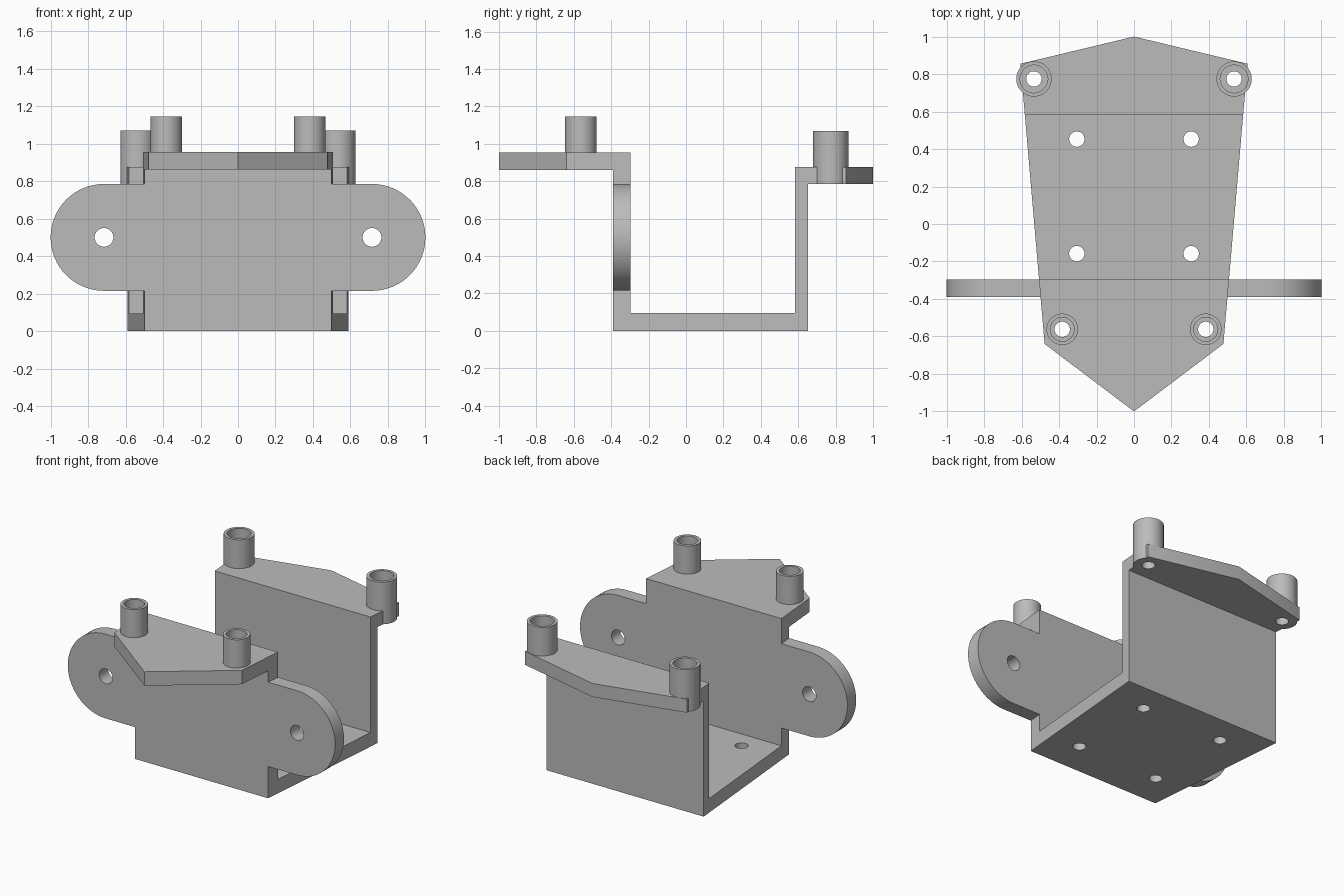
import bpy, bmesh
from mathutils import Matrix, Vector

cube = bpy.data.objects.get("Cube")
if cube:
    bpy.data.objects.remove(cube, do_unlink=True)

grey = bpy.data.materials.new("plain grey")
grey.use_nodes = True
COLOUR = (0.5, 0.5, 0.5, 1)
grey.diffuse_color = COLOUR
grey.node_tree.nodes["Principled BSDF"].inputs["Base Color"].default_value = COLOUR


def finish(name, bm):
    bmesh.ops.recalc_face_normals(bm, faces=bm.faces)
    mesh = bpy.data.meshes.new(name)
    bm.to_mesh(mesh)
    bm.free()
    mesh.materials.append(grey)
    obj = bpy.data.objects.new(name, mesh)
    bpy.context.collection.objects.link(obj)
    return obj


def prism(name, points, direction):
    """Extrude a closed outline of 3D points along a direction."""
    bm = bmesh.new()
    face = bm.faces.new([bm.verts.new(p) for p in points])
    new = bmesh.ops.extrude_face_region(bm, geom=[face])["geom"]
    bmesh.ops.translate(bm, vec=Vector(direction),
                        verts=[v for v in new if isinstance(v, bmesh.types.BMVert)])
    return finish(name, bm)


def cylinder(name, start, end, radius):
    a, b = Vector(start), Vector(end)
    turn = (b - a).to_track_quat("Z", "Y").to_matrix().to_4x4()
    bm = bmesh.new()
    bmesh.ops.create_cone(bm, cap_ends=True, segments=64, radius1=radius, radius2=radius,
                          depth=(b - a).length,
                          matrix=Matrix.Translation((a + b) / 2) @ turn)
    return finish(name, bm)


def combine(target, tool, operation):
    """Apply a boolean and discard the tool."""
    mod = target.modifiers.new(operation, "BOOLEAN")
    mod.operation = operation
    mod.solver = "EXACT"
    mod.object = tool
    bpy.ops.object.select_all(action="DESELECT")
    target.select_set(True)
    bpy.context.view_layer.objects.active = target
    bpy.ops.object.modifier_apply(modifier=mod.name)
    bpy.data.objects.remove(tool, do_unlink=True)


# Key positions
FRONT, FRONT_IN = -0.39, -0.296
BACK_IN, BACK = 0.584, 0.652
FLOOR = 0.095
LOW_SHELF = (0.785, 0.876)
HIGH_SHELF = (0.861, 0.955)

# Folded strip: front shelf, front wall, floor, back wall, back shelf
profile = [(-1.1, HIGH_SHELF[0]), (FRONT, HIGH_SHELF[0]), (FRONT, 0), (BACK, 0),
           (BACK, LOW_SHELF[0]), (1.1, LOW_SHELF[0]), (1.1, LOW_SHELF[1]),
           (BACK_IN, LOW_SHELF[1]), (BACK_IN, FLOOR), (FRONT_IN, FLOOR),
           (FRONT_IN, HIGH_SHELF[1]), (-1.1, HIGH_SHELF[1])]
bracket = prism("folded_bracket", [(-1, y, z) for y, z in profile], (2, 0, 0))

# Tapered plan with pointed ends trims the strip
half = [(0.477, -0.64), (0.606, 0.855)]
plan = [(0, -1)] + half + [(0, 1)] + [(-x, y) for x, y in reversed(half)]
combine(bracket, prism("plan_trim", [(x, y, -1) for x, y in plan], (0, 0, 3)), "INTERSECT")

# Round-ended ears on the front wall
EAR_X, EAR_Z, EAR_R = 0.715, 0.5, 0.285
ear_bar = prism("ear_bar", [(sx * EAR_X, FRONT, EAR_Z + sz * EAR_R)
                            for sx, sz in ((-1, -1), (1, -1), (1, 1), (-1, 1))],
                (0, FRONT_IN - FRONT, 0))
for side in (-1, 1):
    x = side * EAR_X
    combine(ear_bar, cylinder("ear_end", (x, FRONT, EAR_Z), (x, FRONT_IN, EAR_Z), EAR_R), "UNION")
combine(bracket, ear_bar, "UNION")

# Posts: x, y, outer radius, bore radius, top height, shelf heights
POSTS = [(0.383, -0.562, 0.084, 0.064, 1.145, HIGH_SHELF),
         (0.534, 0.774, 0.094, 0.074, 1.07, LOW_SHELF)]
HOLE_R = 0.041
for px, y, outer, bore, top, (low, high) in POSTS:
    for x in (-px, px):
        combine(bracket, cylinder("post", (x, y, low), (x, y, top), outer), "UNION")
        combine(bracket, cylinder("bore", (x, y, high), (x, y, top + 0.1), bore), "DIFFERENCE")
        combine(bracket, cylinder("hole", (x, y, low - 0.1), (x, y, top), HOLE_R), "DIFFERENCE")

# Ear holes and floor holes
for side in (-1, 1):
    x = side * EAR_X
    combine(bracket, cylinder("ear_hole", (x, FRONT - 0.1, EAR_Z), (x, FRONT_IN + 0.1, EAR_Z), 0.05),
            "DIFFERENCE")
    for y in (-0.158, 0.453):
        x = side * 0.305
        combine(bracket, cylinder("floor_hole", (x, y, -0.1), (x, y, 0.2), HOLE_R), "DIFFERENCE")

bpy.ops.object.shade_smooth_by_angle(angle=0.52)
